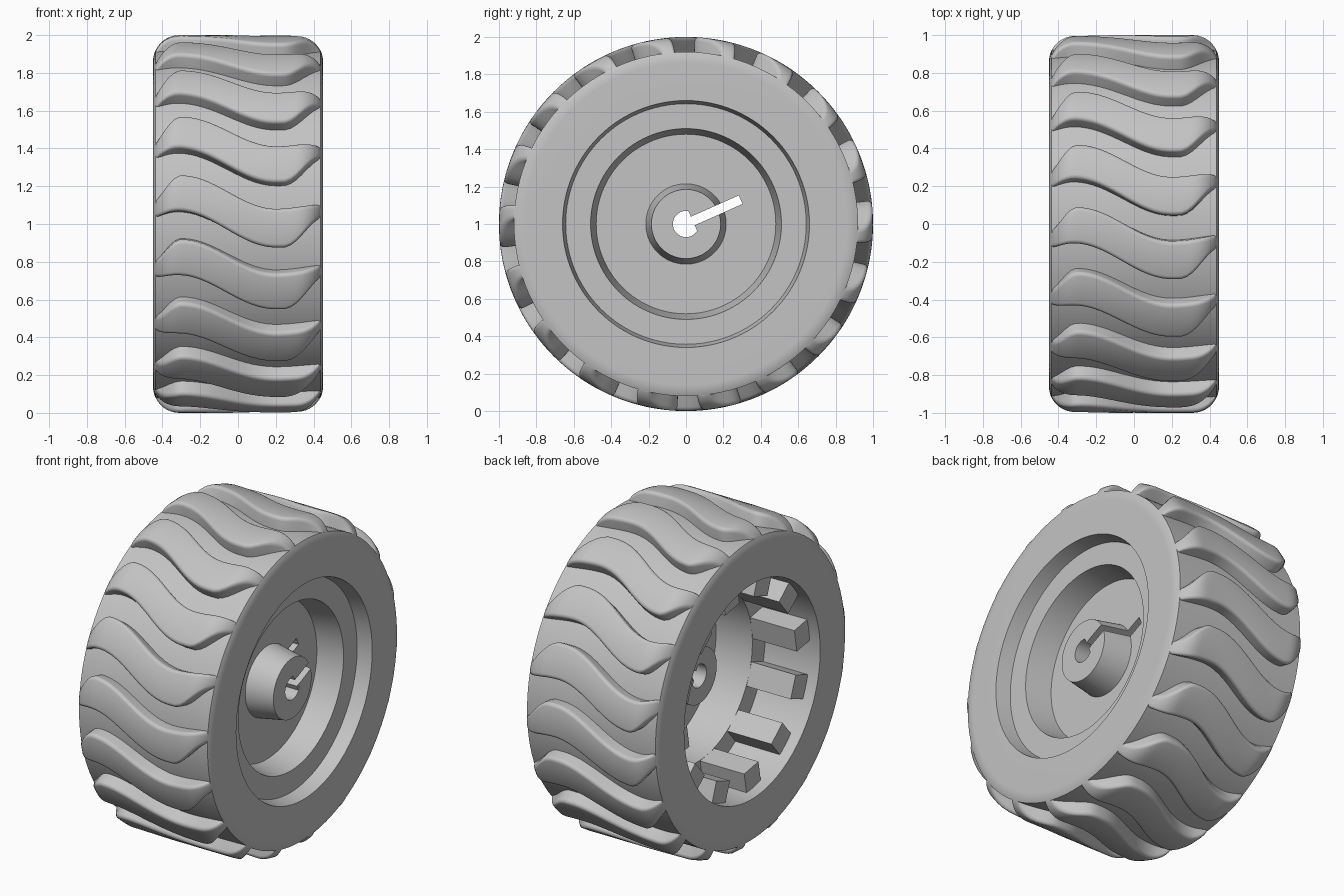
import bpy, bmesh, math
from math import sin, cos, pi, radians, sqrt

old = bpy.data.objects.get("Cube")
if old:
    bpy.data.objects.remove(old)

grey = bpy.data.materials.new("plain grey")
grey.use_nodes = True
grey.diffuse_color = (0.55, 0.55, 0.55, 1)
grey.node_tree.nodes["Principled BSDF"].inputs["Base Color"].default_value = (0.55, 0.55, 0.55, 1)


def polar(x, r, a):
    """Point on the wheel: angle a runs from the front towards the top."""
    return (x, -r * cos(a), 1 + r * sin(a))


def finish(bm, name, smooth=True):
    bmesh.ops.recalc_face_normals(bm, faces=bm.faces[:])
    mesh = bpy.data.meshes.new(name)
    bm.to_mesh(mesh)
    bm.free()
    mesh.materials.append(grey)
    ob = bpy.data.objects.new(name, mesh)
    bpy.context.collection.objects.link(ob)
    if smooth:
        smooth_object(ob)
    return ob


def smooth_object(ob):
    bpy.ops.object.select_all(action='DESELECT')
    ob.select_set(True)
    bpy.context.view_layer.objects.active = ob
    bpy.ops.object.shade_smooth_by_angle(angle=radians(35))


def skin(bm, rings, closed):
    """Join loops of points with quads; cap the ends unless closed."""
    vs = [[bm.verts.new(p) for p in ring] for ring in rings]
    n = len(vs[0])
    for i in range(len(vs) if closed else len(vs) - 1):
        a, b = vs[i], vs[(i + 1) % len(vs)]
        for j in range(n):
            k = (j + 1) % n
            bm.faces.new((a[j], a[k], b[k], b[j]))
    if not closed:
        bm.faces.new(vs[0])
        bm.faces.new(vs[-1])


def block(bm, x0, x1, r0, r1, t0, t1, a):
    """Box turned to angle a, with radial and sideways limits."""
    def at(x, r, t):
        return (x, -r * cos(a) + t * sin(a), 1 + r * sin(a) + t * cos(a))
    skin(bm, [[at(x, r0, t0), at(x, r1, t0), at(x, r1, t1), at(x, r0, t1)]
              for x in (x0, x1)], False)


# Wheel body: one closed cross-section turned round the axle.
# The rounded shoulder stops at the tread floor.
FLOOR = 0.92
CORNER = 0.14
START = 0.31
end_angle = math.acos((FLOOR - 1 + CORNER) / CORNER)
shoulder = []
for i in range(9):
    t = pi / 2 + (end_angle - pi / 2) * i / 8
    shoulder.append((START + CORNER * sin(t), 1 - CORNER + CORNER * cos(t)))
profile = [(0.37, 0.07), (0.37, 0.185), (0.2, 0.215), (0.2, 0.48), (0.36, 0.51),
           (0.36, 0.643), (0.45, 0.66)]
profile += shoulder + [(-x, r) for x, r in shoulder[::-1]]
profile += [(-0.45, 0.66), (-0.08, 0.655), (-0.08, 0.53), (0.16, 0.52),
            (0.16, 0.18), (-0.09, 0.17), (-0.09, 0.07)]
bm = bmesh.new()
steps = 120
skin(bm, [[polar(x, r, i * 2 * pi / steps) for x, r in profile]
          for i in range(steps)], True)
body = finish(bm, "wheel_body", False)

# Slot cut through the hub and disc
slot_angle = radians(156)
bm = bmesh.new()
block(bm, -0.3, 0.6, 0.02, 0.32, -0.025, 0.025, slot_angle)
cutter = finish(bm, "slot_cutter", False)
cutter.hide_render = True
cut = body.modifiers.new("slot", 'BOOLEAN')
cut.operation = 'DIFFERENCE'
cut.solver = 'EXACT'
cut.object = cutter
bpy.context.view_layer.objects.active = body
bpy.ops.object.modifier_apply(modifier=cut.name)
bpy.data.objects.remove(cutter)
smooth_object(body)

# Flat side of the axle hole, on each side of the slot
bm = bmesh.new()
for t0, t1 in ((-0.058, -0.025), (0.025, 0.058)):
    block(bm, -0.088, 0.368, 0.04, 0.08, t0, t1, slot_angle)
finish(bm, "axle_flats", False)

# Ribs inside the open side of the rim
bm = bmesh.new()
for i in range(12):
    block(bm, -0.38, -0.06, 0.53, 0.69, -0.07, 0.07, radians(10 + 30 * i))
finish(bm, "inner_ribs", False)

# Tread lugs: wavy edges, angles in degrees along the width
LOWER = [(-0.5, 21.5), (-0.32, 24), (0.2, 12.7), (0.24, 12.7), (0.47, 22.5)]
UPPER = [(-0.48, 26.5), (-0.3, 35.2), (0.2, 24.7), (0.5, 26.5)]


def wave(points, x):
    for (xa, a), (xb, b) in zip(points, points[1:]):
        if x <= xb:
            return a + (b - a) * (1 - cos(pi * (x - xa) / (xb - xa))) / 2


def crown(x):
    t = max(0, (abs(x) - START) / CORNER)
    return 1 - CORNER * (1 - sqrt(1 - t * t))


def lug_section(x, turn):
    low, high = wave(LOWER, x), wave(UPPER, x)
    top = crown(x)
    soft = min(1.3, (high - low) * 0.3)
    edge = [(soft * (1 - cos(t)), 0.022 * (1 - sin(t)))
            for t in (0, pi / 8, pi / 4, 3 * pi / 8, pi / 2)]
    pts = [(low, top - 0.12)] + [(low + d, top - h) for d, h in edge]
    pts += [((low + high) / 2, top)]
    pts += [(high - d, top - h) for d, h in edge[::-1]] + [(high, top - 0.12)]
    return [polar(x, r, radians(a) + turn) for a, r in pts]


lug_end = START + CORNER * sin(end_angle)
stations = [lug_end * sin(pi / 2 * (i / 18 - 1)) for i in range(37)]
bm = bmesh.new()
for n in range(18):
    skin(bm, [lug_section(x, n * pi / 9) for x in stations], False)
finish(bm, "tread_lugs")
